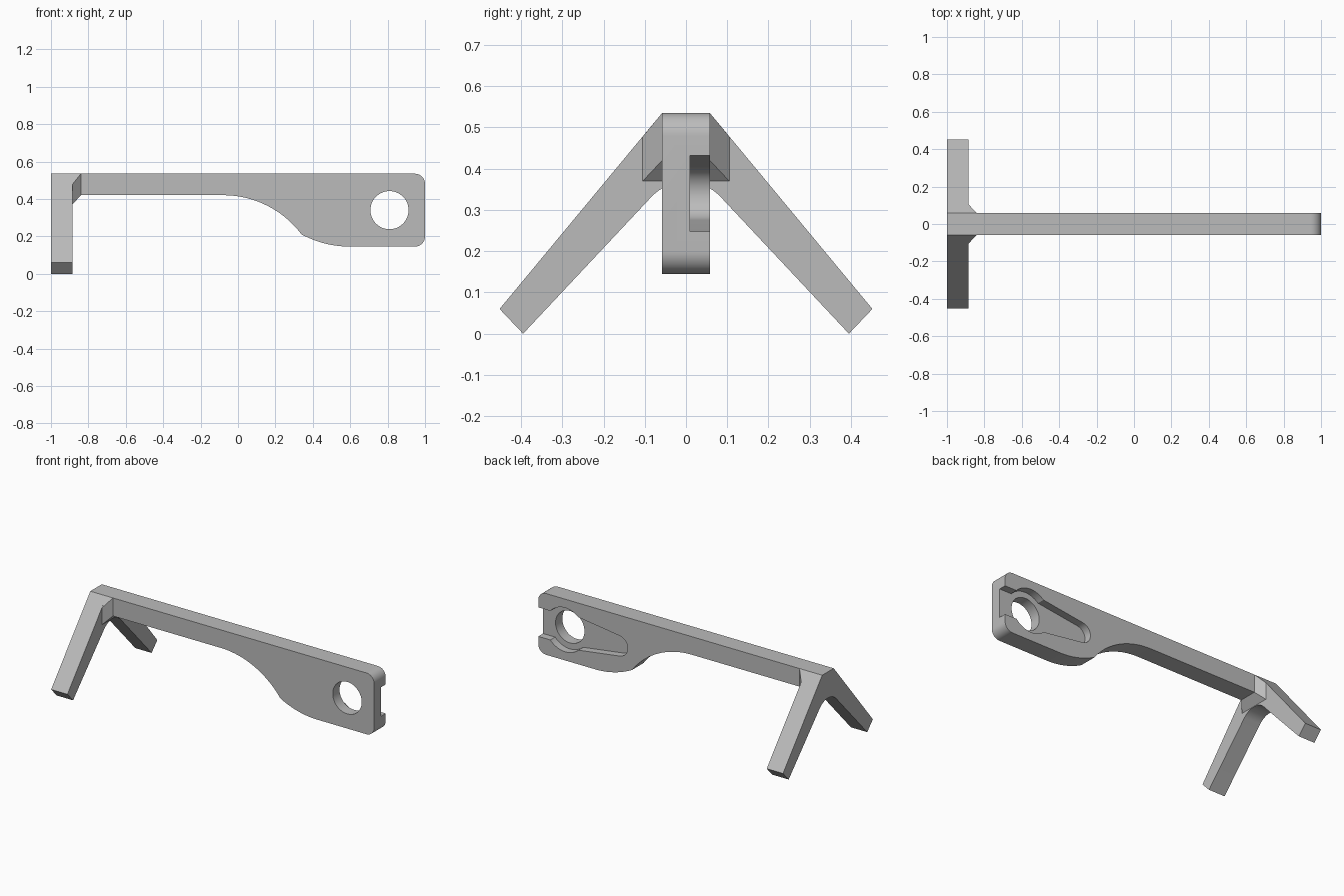
import bpy
import bmesh
from math import cos, sin, pi, radians, atan2, hypot

if "Cube" in bpy.data.objects:
    bpy.data.objects.remove(bpy.data.objects["Cube"])

grey = bpy.data.materials.new("plain_grey")
grey.use_nodes = True
COLOUR = (0.5, 0.5, 0.5, 1)
grey.diffuse_color = COLOUR
grey.node_tree.nodes["Principled BSDF"].inputs["Base Color"].default_value = COLOUR


def arc(cx, cz, r, start, end, n=12):
    """Points along an arc, angles in degrees."""
    angles = [radians(start + (end - start) * i / n) for i in range(n + 1)]
    return [(cx + r * cos(a), cz + r * sin(a)) for a in angles]


def finish(name, bm):
    bmesh.ops.recalc_face_normals(bm, faces=bm.faces)
    mesh = bpy.data.meshes.new(name)
    bm.to_mesh(mesh)
    bm.free()
    mesh.materials.append(grey)
    obj = bpy.data.objects.new(name, mesh)
    bpy.context.collection.objects.link(obj)
    return obj


def prism(name, outline, low, high, place):
    """Extrude a closed outline between two depths; place maps it to 3D."""
    bm = bmesh.new()
    ends = [[bm.verts.new(place(u, v, d)) for u, v in outline] for d in (low, high)]
    for ring in ends:
        bm.faces.new(ring)
    for i in range(len(outline)):
        j = (i + 1) % len(outline)
        bm.faces.new((ends[0][i], ends[0][j], ends[1][j], ends[1][i]))
    return finish(name, bm)


def along_y(u, v, d):
    return (u, d, v)


def along_x(u, v, d):
    return (d, u, v)


def smooth(obj):
    bpy.ops.object.select_all(action="DESELECT")
    obj.select_set(True)
    bpy.context.view_layer.objects.active = obj
    bpy.ops.object.shade_smooth_by_angle(angle=radians(25))


HALF, TOP, UNDER, BASE = 0.058, 0.535, 0.42, 0.145
LEG_X, BAR_X = -0.885, -0.84

# Bar with a curved drop into the deep end plate
r1, r2, corner = 0.525, 0.55, 0.055
kink_x, kink_z = 0.34, 0.21
end1 = 90 - math_angle if (math_angle := 0) else 90 - 53.1
start2 = 180 + 90 - 28.2
outline = [(BAR_X, TOP), (BAR_X, UNDER)]
outline += arc(-0.08, UNDER - r1, r1, 90, end1, 24)
outline += arc(0.60, BASE + r2, r2, start2, 270, 16)[1:]
outline += arc(1 - corner, BASE + corner, corner, -90, 0)
outline += arc(1 - corner, TOP - corner, corner, 0, 90)
bar = prism("bar", outline, -HALF, HALF, along_y)

# Round hole, and a keyhole-shaped recess open at the end of the plate
HOLE_X, HOLE_Z = 0.81, 0.34
tip = arc(0.435, HOLE_Z, 0.065, 98, 262, 16)
slot = [(1.05, HOLE_Z + 0.0925), (HOLE_X, HOLE_Z + 0.0925), (0.72, HOLE_Z + 0.105)]
slot += tip
slot += [(x, 2 * HOLE_Z - z) for x, z in reversed(slot[:3])]
cutters = [
    prism("hole_cutter", arc(HOLE_X, HOLE_Z, 0.102, 0, 360, 48)[:-1], -0.2, 0.2, along_y),
    prism("ring_cutter", arc(HOLE_X, HOLE_Z, 0.14, 0, 360, 48)[:-1], 0.01, 0.2, along_y),
    prism("slot_cutter", slot, 0.01, 0.21, along_y),
]
for cutter in cutters:
    cutter.hide_render = True
    mod = bar.modifiers.new(cutter.name, "BOOLEAN")
    mod.operation = "DIFFERENCE"
    mod.solver = "EXACT"
    mod.object = cutter
bpy.context.view_layer.update()
cut_mesh = bpy.data.meshes.new_from_object(
    bar.evaluated_get(bpy.context.evaluated_depsgraph_get()))
bar.modifiers.clear()
bar.data = cut_mesh
for cutter in cutters:
    bpy.data.objects.remove(cutter)
smooth(bar)

# Splayed pair of legs with a rounded crotch
half_leg = [(HALF, TOP), (0.452, 0.06), (0.395, 0)]
crotch = arc(0, 0.253, 0.115, 43.5, 136.5, 16)
legs = half_leg + crotch + [(-y, z) for y, z in reversed(half_leg)]
smooth(prism("legs", legs, -1, LEG_X, along_x))

# Chamfered gusset where the bar meets the legs
bm = bmesh.new()
for s in (-1, 1):
    for co in ((LEG_X, HALF, TOP), (LEG_X, 0.105, 0.478), (LEG_X, 0.105, 0.37),
               (BAR_X, HALF, TOP), (BAR_X, HALF, UNDER)):
        bm.verts.new((co[0], s * co[1], co[2]))
bmesh.ops.convex_hull(bm, input=bm.verts)
bmesh.ops.dissolve_limit(bm, angle_limit=radians(1), verts=bm.verts, edges=bm.edges)
finish("gusset", bm)
